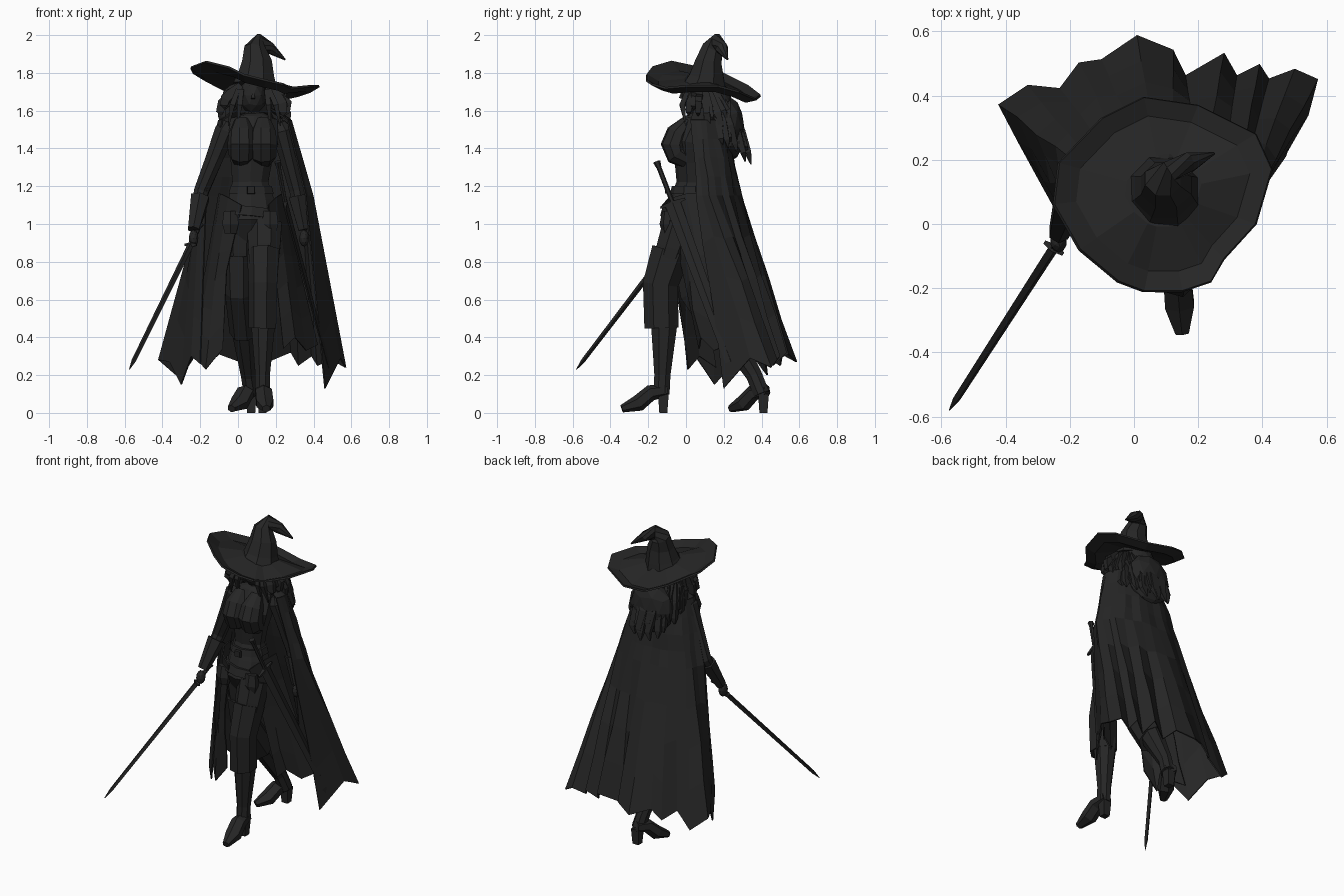
import bpy, bmesh, random
from math import sin, cos, pi, radians
from mathutils import Vector

random.seed(4)
default_cube = bpy.data.objects.get("Cube")
if default_cube:
    bpy.data.objects.remove(default_cube)

charcoal = bpy.data.materials.new("charcoal")
charcoal.use_nodes = True
dark_tone = (0.019, 0.019, 0.019, 1)
charcoal.diffuse_color = dark_tone
for node in charcoal.node_tree.nodes:
    if node.type == 'BSDF_PRINCIPLED':
        node.inputs["Base Color"].default_value = dark_tone
        node.inputs["Roughness"].default_value = 0.9


def add_object(name, bm, thickness=0):
    """Finish a bmesh as a flat shaded object, optionally with cloth thickness."""
    bmesh.ops.recalc_face_normals(bm, faces=bm.faces[:])
    mesh = bpy.data.meshes.new(name)
    bm.to_mesh(mesh)
    bm.free()
    mesh.materials.append(charcoal)
    part = bpy.data.objects.new(name, mesh)
    bpy.context.scene.collection.objects.link(part)
    if thickness:
        solid = part.modifiers.new("thickness", 'SOLIDIFY')
        solid.thickness = thickness
        solid.offset = 0
    return part


def bridge(bm, rings, closed):
    """Join neighbouring rows of vertices with quads."""
    for lower, upper in zip(rings, rings[1:]):
        count = len(lower)
        for k in range(count if closed else count - 1):
            n = (k + 1) % count
            bm.faces.new((lower[k], lower[n], upper[n], upper[k]))


def tube(name, path, sides=8, phase=0.5):
    """Sweep an ellipse along (x, y, z, half width, half depth) stations."""
    bm = bmesh.new()
    points = [Vector(p[:3]) for p in path]
    rings = []
    for i, station in enumerate(path):
        ahead = points[min(i + 1, len(path) - 1)]
        tangent = (ahead - points[max(i - 1, 0)]).normalized()
        across = Vector((1, 0, 0)) - tangent * tangent.x
        if across.length < 0.1:
            across = Vector((0, 1, 0)) - tangent * tangent.y
        across.normalize()
        deep = tangent.cross(across)
        ring = []
        for k in range(sides):
            angle = 2 * pi * (k + phase) / sides
            offset = across * cos(angle) * station[3] + deep * sin(angle) * station[4]
            ring.append(bm.verts.new(points[i] + offset))
        rings.append(ring)
    bridge(bm, rings, True)
    bm.faces.new(rings[0])
    bm.faces.new(rings[-1])
    return add_object(name, bm)


def limb(name, points, radii, sides=8, flat=1.0):
    return tube(name, [(*p, r, r * flat) for p, r in zip(points, radii)], sides)


def ball(name, centre, size):
    bm = bmesh.new()
    bmesh.ops.create_icosphere(bm, subdivisions=2, radius=1)
    for v in bm.verts:
        v.co = Vector(centre) + Vector([c * s for c, s in zip(v.co, size)])
    return add_object(name, bm)


def cloth(name, key_rows, steps=5, crumple=0.012):
    """Hang a sheet through key rows, with slightly uneven folds between."""
    bm = bmesh.new()
    rows = []
    for upper, lower in zip(key_rows, key_rows[1:]):
        for s in range(steps):
            row = []
            for p, q in zip(upper, lower):
                point = Vector(p).lerp(Vector(q), s / steps)
                if s:
                    point.y += random.uniform(-crumple, crumple)
                row.append(bm.verts.new(point))
            rows.append(row)
    rows.append([bm.verts.new(p) for p in key_rows[-1]])
    bridge(bm, rows, False)
    return add_object(name, bm, 0.008)


# Torso, bust, neck and head
tube("torso", [(.07, .03, .93, .12, .1), (.07, .01, 1.03, .15, .14), (.07, .02, 1.12, .13, .11),
               (.065, .03, 1.22, .1, .08), (.07, .03, 1.33, .115, .09), (.08, .03, 1.44, .14, .11),
               (.085, .07, 1.55, .13, .075), (.085, .075, 1.59, .05, .05), (.08, .06, 1.66, .04, .045)], 10)
for label, x in (("right", .02), ("left", .135)):
    tube(label + "_bust", [(x, .01, 1.34, .05, .05), (x, -.045, 1.37, .072, .065), (x, -.06, 1.42, .076, .075),
                           (x, -.04, 1.48, .07, .065), (x, .01, 1.55, .04, .03)], 9)
ball("head", (.08, .06, 1.68), (.072, .085, .1))
tube("nose", [(.08, -.02, 1.7, .006, .006), (.08, -.03, 1.665, .014, .012)], 4)

# Hat brim: the outline is dipped at the back and curled up at the right
outline = [(-.25, .06, 1.83), (-.235, .19, 1.8), (-.1, .33, 1.73), (.03, .395, 1.68), (.2, .37, 1.66),
           (.38, .28, 1.7), (.43, .17, 1.73), (.38, 0, 1.73), (.28, -.11, 1.72), (.24, -.18, 1.74),
           (.15, -.21, 1.76), (.03, -.21, 1.79), (-.05, -.18, 1.83), (-.17, -.08, 1.86)]
hat_centre = Vector((.09, .1, 1.75))
brim = bmesh.new()
brim_rings = []
for reach, drop in ((.35, 0), (.8, -.03), (1, 0)):
    ring = [hat_centre.lerp(Vector(p), reach) + Vector((0, 0, drop)) for p in outline]
    brim_rings.append([brim.verts.new(p) for p in ring])
bridge(brim, brim_rings, True)
brim.faces.new(brim_rings[0])
add_object("hat_brim", brim, 0.012)

# Hat crown with a bent tip
tube("hat_crown", [(.09, .1, 1.73, .125, .12), (.095, .11, 1.78, .105, .1), (.1, .12, 1.86, .085, .075),
                   (.09, .14, 1.93, .06, .06), (.11, .165, 1.965, .035, .045),
                   (.17, .19, 1.93, .03, .035), (.25, .22, 1.87, .004, .004)], 8)

# Hair: overlapping rows of strands, longest and fullest at the back
for layer in range(3):
    for i in range(17):
        angle = radians(198 - 216 * i / 16 + random.uniform(-5, 5))
        back = max(sin(angle), 0)
        out = Vector((cos(angle), sin(angle), 0))
        root = Vector((.085, .08, 1.73)) + out * .075
        length = .18 + .24 * back ** .7 + random.uniform(-.03, .01) - .05 * layer
        swell = .1 - .015 * layer
        path = [root]
        for t in (.3, .6, .88, 1):
            sway = Vector((random.uniform(-.014, .014), .09 * back * t, -length * t))
            path.append(root + out * swell * min(1, t * 1.5) + sway)
        limb("hair_strand", path, (.026, .034, .036, .028, .006), 4, .7)
ball("hair_mass", (.085, .14, 1.65), (.105, .105, .12))
ball("hair_fall", (.085, .235, 1.5), (.15, .075, .17))
for x, lean in ((.0, -.05), (.02, -.02), (.15, .02), (.165, .06)):
    limb("front_lock", [(x, .01, 1.71), (x + lean * .6, -.02, 1.63), (x + lean, 0, 1.52)], (.016, .02, .004), 4)


# Arms with flared bracers; the right one reaches forward to the sword
def arm(label, shoulder, elbow, wrist, palm_shift):
    shoulder, elbow, wrist = map(Vector, (shoulder, elbow, wrist))
    limb(label + "_arm", [shoulder, shoulder.lerp(elbow, .12), shoulder.lerp(elbow, .5), elbow, wrist],
         (.03, .06, .05, .042, .026))
    limb(label + "_bracer", [elbow.lerp(wrist, .15), wrist], (.055, .034), 6)
    ball(label + "_hand", wrist + Vector((0, palm_shift, -.045)), (.026, .034, .045))


arm("right", (-.05, .07, 1.54), (-.195, .08, 1.17), (-.235, -.03, .97), -.025)
arm("left", (.22, .08, 1.54), (.31, .13, 1.18), (.35, .12, .97), 0)


# Legs with thigh boots, pointed feet and block heels
def leg(label, hip, knee, ankle, heel, toe):
    hip, knee, ankle, heel, toe = map(Vector, (hip, knee, ankle, heel, toe))
    calf = knee.lerp(ankle, .45) + Vector((0, .015, 0))
    limb(label + "_thigh", [hip, hip.lerp(knee, .4), knee], (.1, .092, .07))
    limb(label + "_shin", [knee, calf, ankle, heel + Vector((0, -.01, .1))], (.068, .068, .042, .042), 8, 1.1)
    limb(label + "_boot_cuff", [hip.lerp(knee, .45), knee, knee.lerp(ankle, .48)], (.09, .08, .077), 7, 1.2)
    ball_of_foot = heel.lerp(toe, .6) + Vector((0, 0, .038))
    limb(label + "_foot", [heel + Vector((0, .02, .12)), heel.lerp(toe, .3) + Vector((0, 0, .1)),
                           ball_of_foot, toe], (.04, .05, .052, .024), 6, .85)
    limb(label + "_heel", [heel + Vector((0, 0, .1)), heel], (.04, .03), 4)


leg("left", (.14, -.03, 1.0), (.135, -.135, .68), (.13, -.125, .2), (.13, -.12, 0), (.15, -.34, .022))
leg("right", (.01, .02, 1.0), (.01, .06, .64), (.055, .36, .2), (.07, .41, 0), (-.035, .235, .022))

# Cloak: gathered at the neck, wide and pleated at the torn hem
hem = [(-.2, .01, .26), (-.245, .05, .3), (-.3, .15, .15), (-.36, .26, .27), (-.42, .37, .28),
       (-.33, .43, .2), (-.23, .42, .3), (-.17, .5, .25), (-.1, .51, .31), (.01, .585, .27),
       (.12, .54, .31), (.16, .46, .27), (.28, .53, .32), (.32, .46, .25), (.39, .495, .3),
       (.42, .45, .25), (.5, .48, .28), (.57, .45, .24), (.54, .34, .29), (.46, .2, .13)]


def yoke(width, depth, middle, height):
    row = []
    for i in range(len(hem)):
        angle = radians(205 - 230 * i / (len(hem) - 1))
        pleat = 1 + (i % 3 - 1) * .08 * (1.6 - height)
        row.append((.09 + width * cos(angle) * pleat, middle + depth * sin(angle) * pleat, height))
    return row


shoulders = yoke(.19, .13, .08, 1.55)
elbows = yoke(.295, .17, .125, 1.15)
cloth("cloak_collar", [yoke(.09, .08, .08, 1.61), shoulders], 1)
cloth("cloak", [shoulders, elbows, hem], 4, .008)

# Coat tails hanging from the hips on either side of the legs
cloth("right_coat_tail", [[(.02, -.125, 1.1), (-.05, -.09, 1.14), (-.09, -.02, 1.16), (-.1, .06, 1.16)],
                          [(-.06, -.05, .75), (-.12, -.02, .7), (-.16, .04, .7), (-.18, .12, .7)],
                          [(-.08, .0, .34), (-.17, .01, .23), (-.23, .07, .3), (-.27, .16, .24)]], 3)
cloth("left_coat_tail", [[(.16, -.11, 1.1), (.2, -.07, 1.14), (.23, 0, 1.16), (.23, .07, 1.16)],
                         [(.24, .07, .34), (.3, .08, .4), (.36, .15, .33), (.42, .22, .36)]])

# Belts and pouches
tube("waist_belt", [(.07, .02, 1.16, .125, .105), (.07, .02, 1.2, .115, .095)], 10)
tube("hip_belt", [(.07, .01, 1.03, .158, .148), (.075, .015, 1.08, .15, .138)], 10)
tube("buckle", [(.07, -.095, 1.18, .03, .03), (.07, -.11, 1.18, .026, .026)], 4)
for x, y in ((-.04, -.09), (.17, -.1)):
    tube("pouch", [(x, y, 1.07, .04, .025), (x, y, 1.0, .05, .04), (x, y, .95, .035, .025)], 6)


# Drawn sword, and a sheathed one on the left hip
def sword(label, pommel, guard, tip, half_width, half_depth, bar_axis, bar_length):
    pommel, guard, tip = map(Vector, (pommel, guard, tip))
    bar = (tip - guard).cross(Vector(bar_axis)).normalized() * bar_length
    limb(label + "_grip", [pommel, pommel.lerp(guard, .15), guard], (.02, .013, .013), 6)
    limb(label + "_guard", [guard - bar, guard, guard + bar], (.008, .018, .008), 4)
    stations = [(*guard, half_width, half_depth), (*guard.lerp(tip, .93), half_width * .7, half_depth * .7),
                (*tip, .002, .002)]
    tube(label + "_blade", stations, 4, 0)


sword("drawn_sword", (-.2, .0, 1.0), (-.25, -.075, .89), (-.575, -.58, .23), .017, .016, (0, 0, 1), .035)
sword("sheathed_sword", (.21, -.155, 1.33), (.25, -.07, 1.11), (.49, .26, .21), .014, .042, (1, 0, 0), .07)
